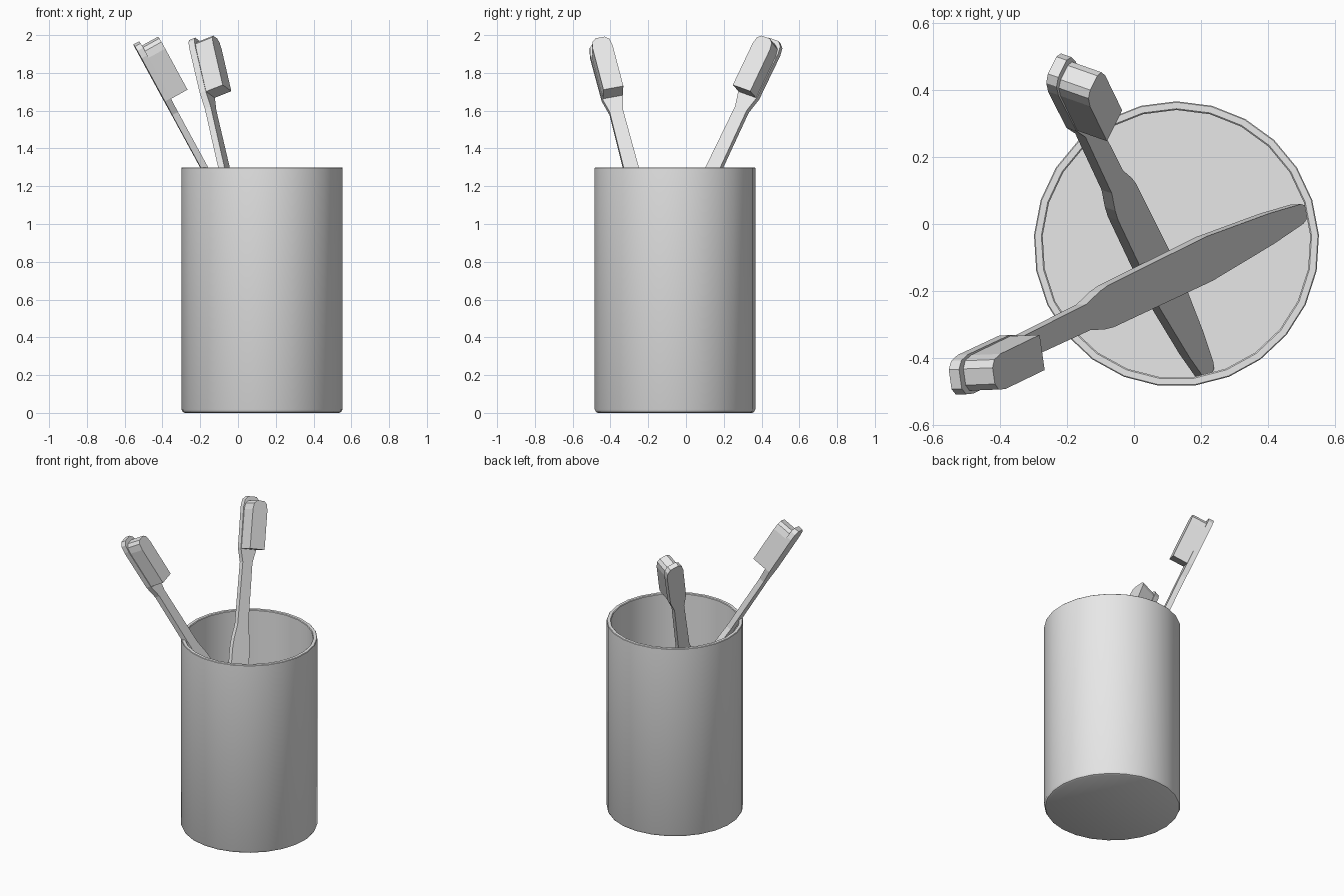
import bpy, bmesh, math
from mathutils import Vector, Matrix

cube = bpy.data.objects.get("Cube")
if cube:
    bpy.data.objects.remove(cube, do_unlink=True)

grey = bpy.data.materials.new("light grey")
grey.use_nodes = True
grey.diffuse_color = (0.8, 0.8, 0.8, 1)
grey.node_tree.nodes["Principled BSDF"].inputs["Base Color"].default_value = grey.diffuse_color


def finish(bm, name, matrix):
    bmesh.ops.recalc_face_normals(bm, faces=bm.faces)
    mesh = bpy.data.meshes.new(name)
    bm.to_mesh(mesh)
    bm.free()
    mesh.materials.append(grey)
    obj = bpy.data.objects.new(name, mesh)
    obj.matrix_world = matrix
    bpy.context.collection.objects.link(obj)
    return obj


def lathe(name, profile, sides, matrix):
    """Spin a (radius, height) profile, closing its ends on the axis."""
    bm = bmesh.new()
    rings = []
    for r, z in profile:
        angles = [math.pi / 2 + math.tau * i / sides for i in range(sides)]
        rings.append([bm.verts.new((r * math.cos(a), r * math.sin(a), z)) for a in angles])
    for low, high in zip(rings, rings[1:]):
        for i in range(sides):
            j = (i + 1) % sides
            bm.faces.new((low[i], low[j], high[j], high[i]))
    bm.faces.new(rings[0])
    bm.faces.new(rings[-1])
    return finish(bm, name, matrix)


def slab(name, outline, bottom, top, matrix):
    """Mirror a (half width, length) outline across its axis and thicken it."""
    bm = bmesh.new()
    points = outline + [(-w, s) for w, s in reversed(outline)]
    face = bm.faces.new([bm.verts.new((w, s, bottom)) for w, s in points])
    raised = bmesh.ops.extrude_face_region(bm, geom=[face])["geom"]
    verts = [v for v in raised if isinstance(v, bmesh.types.BMVert)]
    bmesh.ops.translate(bm, verts=verts, vec=(0, 0, top - bottom))
    return finish(bm, name, matrix)


# Cup: hollow, with a bevelled foot and a narrow rim
cup = lathe("cup", [(0.41, 0), (0.42, 0.005), (0.427, 0.018), (0.427, 1.297), (0.424, 1.3),
                    (0.405, 1.3), (0.401, 1.296), (0.401, 0.035)],
            25, Matrix.Translation((0.127, -0.06, 0)))
bpy.context.view_layer.objects.active = cup
cup.select_set(True)
bpy.ops.object.shade_smooth_by_angle(angle=math.radians(30))

# Toothbrush outlines, as half width and fraction of the length
HANDLE = [(0.02, 0), (0.03, 0.012), (0.047, 0.1), (0.068, 0.28), (0.064, 0.565),
          (0.058, 0.59), (0.04, 0.63), (0.036, 0.81), (0.058, 0.85), (0.06, 0.97),
          (0.052, 0.99), (0.03, 1)]
BRISTLES = [(0.054, 0.848), (0.054, 0.962), (0.046, 0.98), (0.025, 0.988)]


def toothbrush(side, foot, tip, across):
    """Lay a brush from foot to tip; across is its rough width direction."""
    foot, axis = Vector(foot), Vector(tip) - Vector(foot)
    length, d = axis.length, axis.normalized()
    w = Vector(across)
    w = (w - d * w.dot(d)).normalized()
    n = d.cross(w)
    # Columns are the width, length and bristle directions
    matrix = Matrix.Translation(foot) @ Matrix((-w, d, n)).transposed().to_4x4()
    for part, outline, low, high in (("handle", HANDLE, 0, 0.035),
                                     ("bristles", BRISTLES, 0.035, 0.135)):
        slab(f"{side}_brush_{part}", [(x, s * length) for x, s in outline], low, high, matrix)


toothbrush("front", (0.485, 0.035, 0.04), (-0.55, -0.465, 1.945), (0.02, -0.14, -0.026))
toothbrush("back", (0.2, -0.44, 0.04), (-0.245, 0.475, 1.965), (-0.05, -0.1, 0.037))
